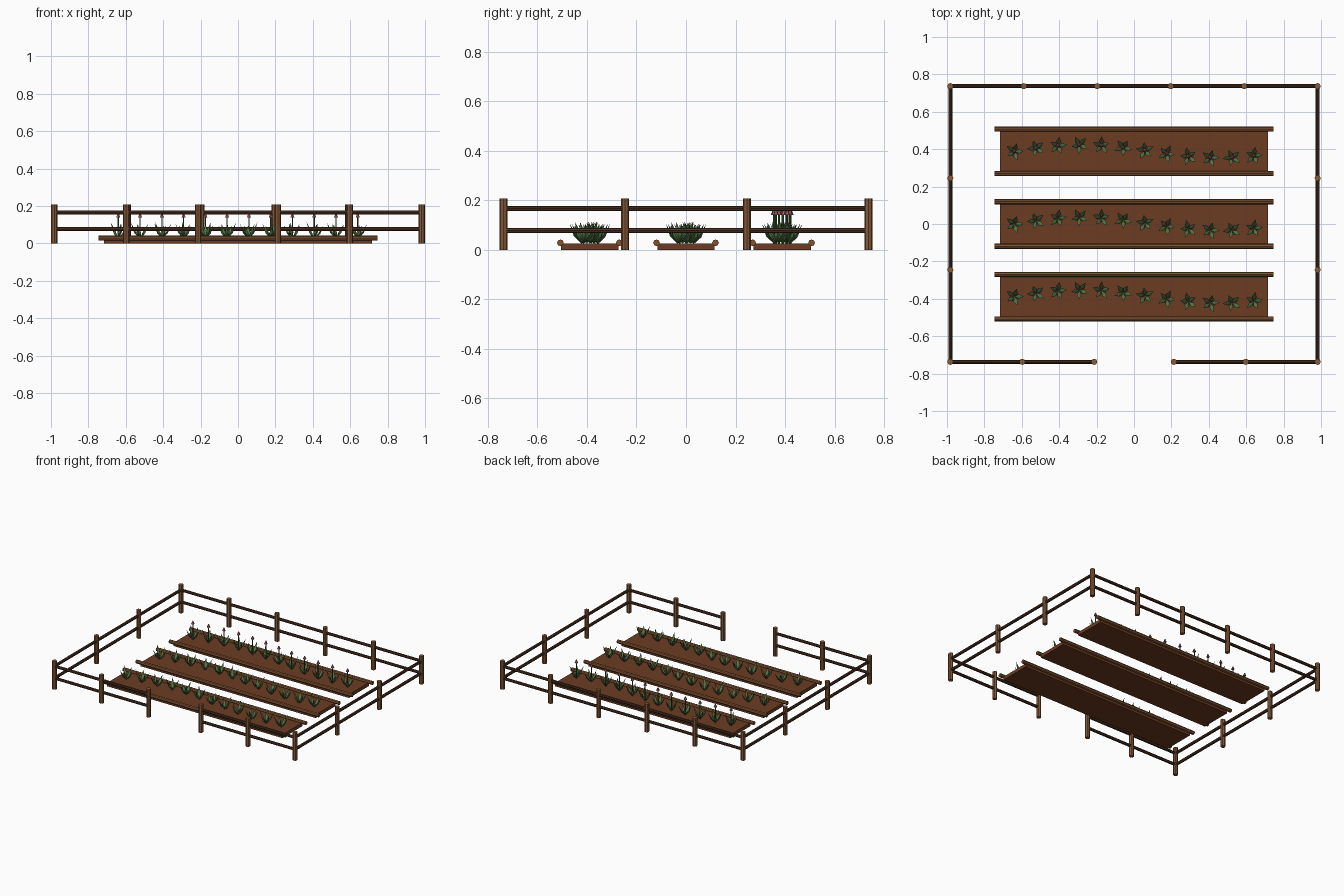
import bpy, bmesh
from math import sin, cos, pi, tau
from mathutils import Vector

if "Cube" in bpy.data.objects:
    bpy.data.objects.remove(bpy.data.objects["Cube"])


def material(name, color):
    m = bpy.data.materials.new(name)
    m.use_nodes = True
    m.diffuse_color = (*color, 1)
    m.node_tree.nodes["Principled BSDF"].inputs["Base Color"].default_value = (*color, 1)
    return m


POST = material("post wood", (0.24, 0.10, 0.04))
RAIL = material("dark rail wood", (0.07, 0.03, 0.017))
LOG = material("bed edge wood", (0.21, 0.085, 0.03))
SOIL = material("soil", (0.15, 0.045, 0.017))
LEAF = material("leaf green", (0.09, 0.19, 0.065))
STEM = material("stem green", (0.05, 0.13, 0.04))
PETAL = material("flower pink", (0.38, 0.12, 0.14))


def finish(bm, name, mat):
    bmesh.ops.recalc_face_normals(bm, faces=bm.faces)
    me = bpy.data.meshes.new(name)
    bm.to_mesh(me)
    bm.free()
    me.materials.append(mat)
    ob = bpy.data.objects.new(name, me)
    bpy.context.collection.objects.link(ob)
    return ob


def rod(bm, a, b, r1, r2=None, sides=8):
    """Straight round bar or cone from a to b."""
    a, b = Vector(a), Vector(b)
    geo = bmesh.ops.create_cone(bm, cap_ends=True, segments=sides, radius1=r1,
                                radius2=r1 if r2 is None else r2, depth=(b - a).length)
    bmesh.ops.rotate(bm, verts=geo["verts"],
                     matrix=Vector((0, 0, 1)).rotation_difference(b - a).to_matrix())
    bmesh.ops.translate(bm, verts=geo["verts"], vec=(a + b) / 2)


# Fence, with a gate gap in the front
X, Y, GATE = 0.982, 0.737, 0.213
posts = {(s * X, y) for s in (-1, 1) for y in (-Y, -Y / 3, Y / 3, Y)}
posts |= {(X * k / 5, Y) for k in (-3, -1, 1, 3)}
posts |= {(s * x, -Y) for s in (-1, 1) for x in (GATE, (X + GATE) / 2)}
bm = bmesh.new()
for x, y in sorted(posts):
    rod(bm, (x, y, 0), (x, y, 0.207), 0.0165)
finish(bm, "fence_posts", POST)

runs = [((-X, Y), (X, Y)), ((-X, -Y), (-X, Y)), ((X, -Y), (X, Y)),
        ((-X, -Y), (-GATE, -Y)), ((GATE, -Y), (X, -Y))]
bm = bmesh.new()
for a, b in runs:
    for z in (0.078, 0.166):
        rod(bm, (*a, z), (*b, z), 0.0105)
finish(bm, "fence_rails", RAIL)


def add_leaf(bm, base, angle, reach, rise, width):
    """Pointed, folded blade leaning outward from the plant centre."""
    out = Vector((cos(angle), sin(angle), 0))
    side = Vector((-sin(angle), cos(angle), 0)) * width
    up = Vector((0, 0, 1))
    root = bm.verts.new(base)
    tip = bm.verts.new(base + out * reach + up * rise)
    mid = base + out * reach * 0.5 + up * rise * 0.42
    left, right = bm.verts.new(mid + side), bm.verts.new(mid - side)
    keel = bm.verts.new(mid + out * 0.007 - up * 0.004)
    spine = bm.verts.new(mid - out * 0.002 + up * 0.001)
    for m in (keel, spine):
        for s in (left, right):
            bm.faces.new((root, s, m))
            bm.faces.new((s, tip, m))


# Three planted beds, the back one in flower
beds = {"front": -0.388, "middle": 0.0, "back": 0.388}
for label, cy in beds.items():
    bm = bmesh.new()
    bmesh.ops.create_cube(bm, size=1)
    bmesh.ops.scale(bm, verts=bm.verts, vec=(1.432, 0.232, 0.025))
    bmesh.ops.translate(bm, verts=bm.verts, vec=(0, cy, 0.0125))
    finish(bm, label + "_soil", SOIL)

    bm = bmesh.new()
    for s in (-1, 1):
        y = cy + s * 0.119
        rod(bm, (-0.746, y, 0.028), (0.746, y, 0.028), 0.0135)
    finish(bm, label + "_edge_logs", LOG)

    leaves, stems, flowers = bmesh.new(), bmesh.new(), bmesh.new()
    for i in range(12):
        base = Vector((-0.64 + i * 0.1164, cy + 0.035 * sin(i * 0.5), 0.025))
        for k in range(5):
            add_leaf(leaves, base, k * tau / 5 + i * 0.7,
                     0.05 - 0.006 * (k % 2), 0.08 + 0.008 * (k % 3 - 1), 0.012)
        if label == "back":
            top = base + Vector((0, 0, 0.115))
            rod(stems, base, top, 0.0035, sides=6)
            rod(flowers, top, top + Vector((0, 0, 0.022)), 0.012, 0.003, sides=6)
    finish(leaves, label + "_leaves", LEAF)
    if label == "back":
        finish(stems, "flower_stems", STEM)
        finish(flowers, "flower_heads", PETAL)
    else:
        stems.free()
        flowers.free()
